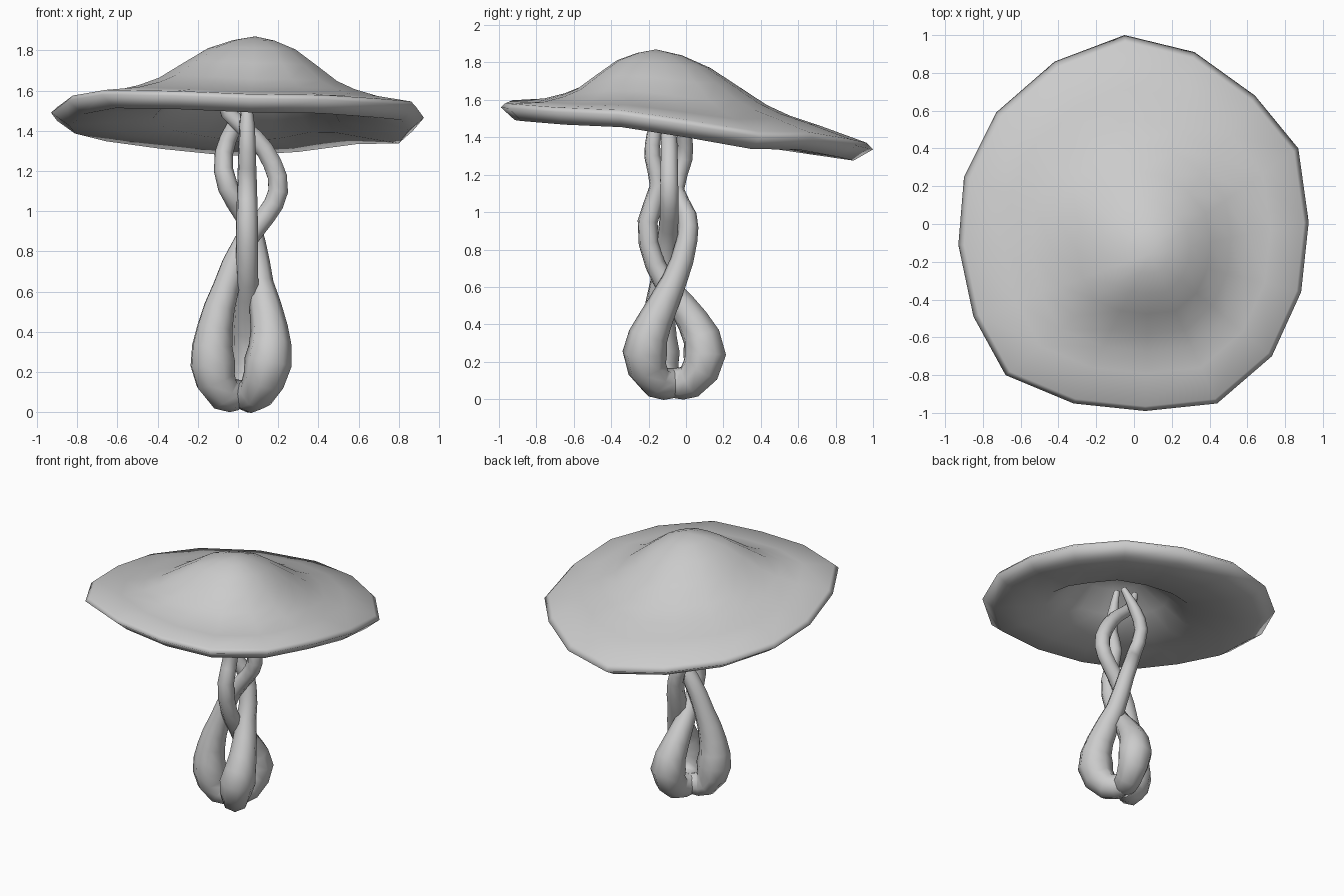
import bpy, bmesh, math
from mathutils import Vector

PEAK = Vector((0.085, -0.16, 1.87))

# cap outline: 16 tilted, slightly uneven rim points
RIM = [(-0.05, 1.0, 1.335), (0.32, 0.91, 1.355), (0.64, 0.68, 1.395), (0.87, 0.40, 1.40),
       (0.925, 0.01, 1.465), (0.885, -0.36, 1.52), (0.73, -0.70, 1.535), (0.44, -0.95, 1.555),
       (0.06, -0.99, 1.56), (-0.32, -0.95, 1.575), (-0.68, -0.80, 1.58), (-0.85, -0.49, 1.55),
       (-0.93, -0.11, 1.49), (-0.90, 0.25, 1.45), (-0.73, 0.59, 1.41), (-0.42, 0.86, 1.37)]

# rings from peak over the rim and back under: distance, height share, back bias, z shift
RINGS = [(0.12, 0.94, 0, 0), (0.25, 0.815, 0, 0), (0.38, 0.60, 0.03, 0),
         (0.51, 0.38, 0.065, 0), (0.62, 0.265, 0.07, 0), (0.76, 0.155, 0.07, 0.005),
         (0.97, 0.02, 0.01, 0.02), (1.0, 0, 0, 0), (0.91, 0.0, 0.01, -0.065),
         (0.72, 0.04, 0.03, -0.065), (0.5, 0.11, 0.04, -0.07), (0.36, 0.42, 0.03, -0.08),
         (0.2, 0.76, 0, -0.08)]


def build_cap():
    bm = bmesh.new()
    loops = []
    for t, share, bias, dz in RINGS:
        loop = []
        for p in RIM:
            rim = Vector(p)
            d = rim - PEAK
            w = share + bias * d.y / math.hypot(d.x, d.y)
            xy = PEAK.lerp(rim, t)
            loop.append(bm.verts.new((xy.x, xy.y, PEAK.z * w + rim.z * (1 - w) + dz)))
        loops.append(loop)
    n = len(RIM)
    for a, b in zip(loops, loops[1:]):
        for i in range(n):
            bm.faces.new((a[i], a[(i + 1) % n], b[(i + 1) % n], b[i]))
    for loop, z in ((loops[0], PEAK.z), (loops[-1], PEAK.z - 0.1)):
        tip = bm.verts.new((PEAK.x, PEAK.y, z))
        for i in range(n):
            bm.faces.new((loop[i], loop[(i + 1) % n], tip))
    bmesh.ops.recalc_face_normals(bm, faces=bm.faces)
    mesh = bpy.data.meshes.new("cap")
    bm.to_mesh(mesh)
    bm.free()
    ob = bpy.data.objects.new("cap", mesh)
    bpy.context.collection.objects.link(ob)
    finish(ob, 180)


def finish(ob, angle=60):
    bpy.ops.object.select_all(action='DESELECT')
    ob.select_set(True)
    bpy.context.view_layer.objects.active = ob
    if ob.type == 'CURVE':
        bpy.ops.object.convert(target='MESH')
    bpy.ops.object.shade_smooth_by_angle(angle=math.radians(angle))


def strand(name, pts):
    """Tapered tube through (x, y, z, radius) points."""
    cu = bpy.data.curves.new(name, 'CURVE')
    cu.dimensions = '3D'
    cu.bevel_depth = 1.0
    cu.bevel_resolution = 2
    cu.use_fill_caps = True
    cu.resolution_u = 2
    sp = cu.splines.new('BEZIER')
    sp.bezier_points.add(len(pts) - 1)
    for bp, (x, y, z, r) in zip(sp.bezier_points, pts):
        bp.co = (x, y, z)
        bp.radius = r
        bp.handle_left_type = bp.handle_right_type = 'AUTO'
    ob = bpy.data.objects.new(name, cu)
    bpy.context.collection.objects.link(ob)
    finish(ob)


build_cap()

# three braided stems, each swelling into a bulb whose foot meets the others
# left stem weaves sideways through the middle and out to the right
strand("left_stem", [
    (0.01, -0.08, 0.085, 0.075), (-0.07, -0.12, 0.095, 0.093), (-0.125, -0.145, 0.24, 0.118),
    (-0.115, -0.145, 0.42, 0.093), (-0.06, -0.125, 0.62, 0.07), (0.035, -0.10, 0.85, 0.058),
    (0.14, -0.09, 0.98, 0.053), (0.20, -0.09, 1.10, 0.053), (0.17, -0.09, 1.24, 0.05),
    (0.08, -0.09, 1.37, 0.046), (-0.05, -0.10, 1.49, 0.04), (-0.10, -0.11, 1.62, 0.02)])
# right stem passes behind and leans left
strand("right_stem", [
    (0.03, -0.06, 0.085, 0.08), (0.09, -0.16, 0.095, 0.093), (0.15, -0.22, 0.25, 0.12),
    (0.155, -0.165, 0.42, 0.093), (0.11, -0.06, 0.64, 0.067), (0.08, 0.005, 0.85, 0.056),
    (0.035, 0.005, 0.98, 0.053), (-0.05, -0.06, 1.12, 0.051), (-0.07, -0.01, 1.29, 0.046),
    (-0.02, -0.01, 1.42, 0.04), (0.05, -0.05, 1.58, 0.02)])
# back stem comes forward and rises in front of the others
strand("back_stem", [
    (0.03, -0.07, 0.085, 0.08), (0.06, 0.02, 0.095, 0.093), (0.075, 0.10, 0.24, 0.118),
    (0.055, 0.035, 0.42, 0.088), (0.045, -0.08, 0.58, 0.062), (0.045, -0.165, 0.72, 0.055),
    (0.045, -0.205, 0.95, 0.055), (0.045, -0.145, 1.14, 0.05), (0.045, -0.18, 1.30, 0.044),
    (0.045, -0.17, 1.42, 0.04), (0.04, -0.13, 1.60, 0.02)])
